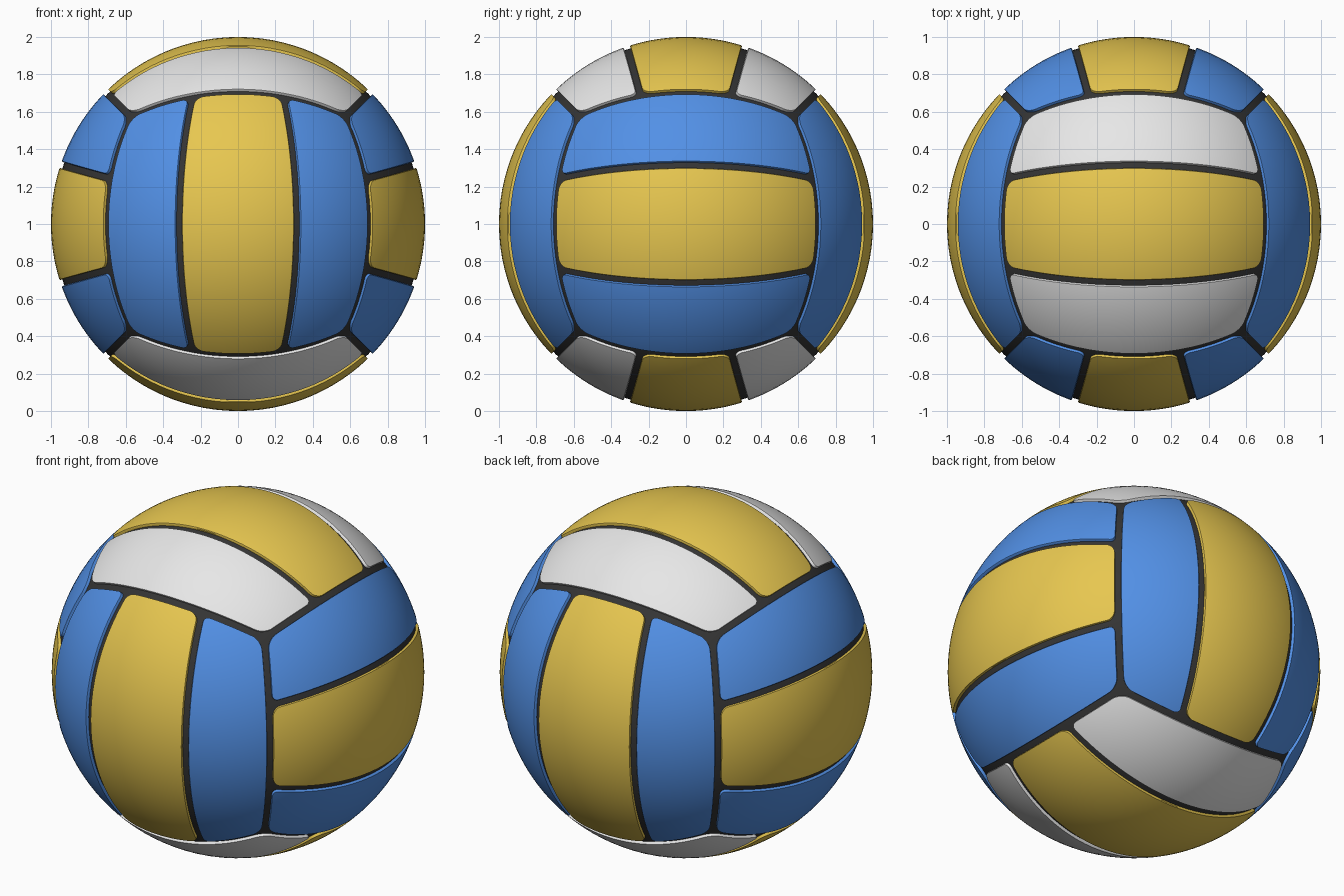
import bpy, bmesh, math
from mathutils import Vector

if "Cube" in bpy.data.objects:
    bpy.data.objects.remove(bpy.data.objects["Cube"])

CENTRE = Vector((0, 0, 1))
GAP = 0.0175           # half width of the seams
ROWS, COLS = 48, 20


def material(name, rgb):
    m = bpy.data.materials.new(name)
    m.diffuse_color = (*rgb, 1)
    m.use_nodes = True
    m.node_tree.nodes["Principled BSDF"].inputs["Base Color"].default_value = m.diffuse_color
    return m


YELLOW = material("yellow", (0.80, 0.57, 0.08))
BLUE = material("blue", (0.085, 0.28, 0.79))
WHITE = material("white", (0.80, 0.80, 0.80))
DARK = material("seam_charcoal", (0.035, 0.035, 0.035))


def seam(a):
    # lateral position of the seam between strips, bowed slightly
    return 0.334 + 0.022 * a * a


def margin(k, s, a):
    # seam half width measured on the face plane
    return GAP * math.sqrt((1 + k * k) * (1 + s * s + a * a))


def corner(d, r):
    return r - math.sqrt(r * r - (r - d) ** 2) if d < r else 0


def limits(strip, a):
    k = seam(a)
    if strip == 0:
        h = k - margin(k, k, a)
        return -h, h
    lo, hi = k + margin(k, k, a), 1 - margin(1, 1, a)
    return (lo, hi) if strip > 0 else (-hi, -lo)


RADII = {0: (0.08, 0.08), 1: (0.06, 0.11), -1: (0.11, 0.06)}


def panel(name, out, lateral, length, strip, mat):
    bm = bmesh.new()
    a_max = 1 - margin(1, 0, 1)
    grid = []
    for i in range(-1, ROWS + 2):
        ci = min(max(i, 0), ROWS)
        a = a_max * math.sin(math.pi * (ci / ROWS - 0.5))
        d = a_max - abs(a)
        lo, hi = limits(strip, a)
        lo += corner(d, RADII[strip][0])
        hi -= corner(d, RADII[strip][1])
        row = []
        for j in range(-1, COLS + 2):
            cj = min(max(j, 0), COLS)
            v = 0.5 + 0.5 * math.sin(math.pi * (cj / COLS - 0.5))
            s = lo + (hi - lo) * v
            a2 = a / a_max * (1 - margin(1, s, 1))
            # raised surface, softened rim, then a skirt into the core
            if ci != i or cj != j:
                r = 0.97
            elif ci in (0, ROWS) or cj in (0, COLS):
                r = 0.995
            else:
                r = 1.0
            p = (out + lateral * s + length * a2).normalized() * r
            row.append(bm.verts.new(p + CENTRE))
        grid.append(row)
    flip = lateral.cross(length).dot(out) < 0
    for i in range(len(grid) - 1):
        for j in range(len(grid[0]) - 1):
            q = [grid[i][j], grid[i][j + 1], grid[i + 1][j + 1], grid[i + 1][j]]
            bm.faces.new(q[::-1] if flip else q)
    bmesh.ops.remove_doubles(bm, verts=bm.verts, dist=1e-5)
    me = bpy.data.meshes.new(name)
    bm.to_mesh(me)
    bm.free()
    me.materials.append(mat)
    ob = bpy.data.objects.new(name, me)
    bpy.context.collection.objects.link(ob)
    return ob


# Dark core showing through the seams
bpy.ops.mesh.primitive_uv_sphere_add(segments=96, ring_count=48, radius=0.985, location=CENTRE)
core = bpy.context.object
core.name = "seam_core"
core.data.materials.append(DARK)

# Three strips on each of the six sides
X, Y, Z = Vector((1, 0, 0)), Vector((0, 1, 0)), Vector((0, 0, 1))
SIDES = [("front", -Y, X, Z, BLUE), ("back", Y, X, Z, BLUE),
         ("right", X, Z, Y, BLUE), ("left", -X, Z, Y, BLUE),
         ("top", Z, Y, X, WHITE), ("bottom", -Z, Y, X, WHITE)]
STRIPS = {-1: "first", 0: "middle", 1: "last"}
for side, out, lateral, length, edge_mat in SIDES:
    for strip, label in STRIPS.items():
        panel(f"{side}_{label}_panel", out, lateral, length, strip,
              edge_mat if strip else YELLOW)

# Smooth shading with crisp panel rims
bpy.ops.object.select_all(action='SELECT')
bpy.context.view_layer.objects.active = core
bpy.ops.object.shade_smooth_by_angle(angle=math.radians(35))
